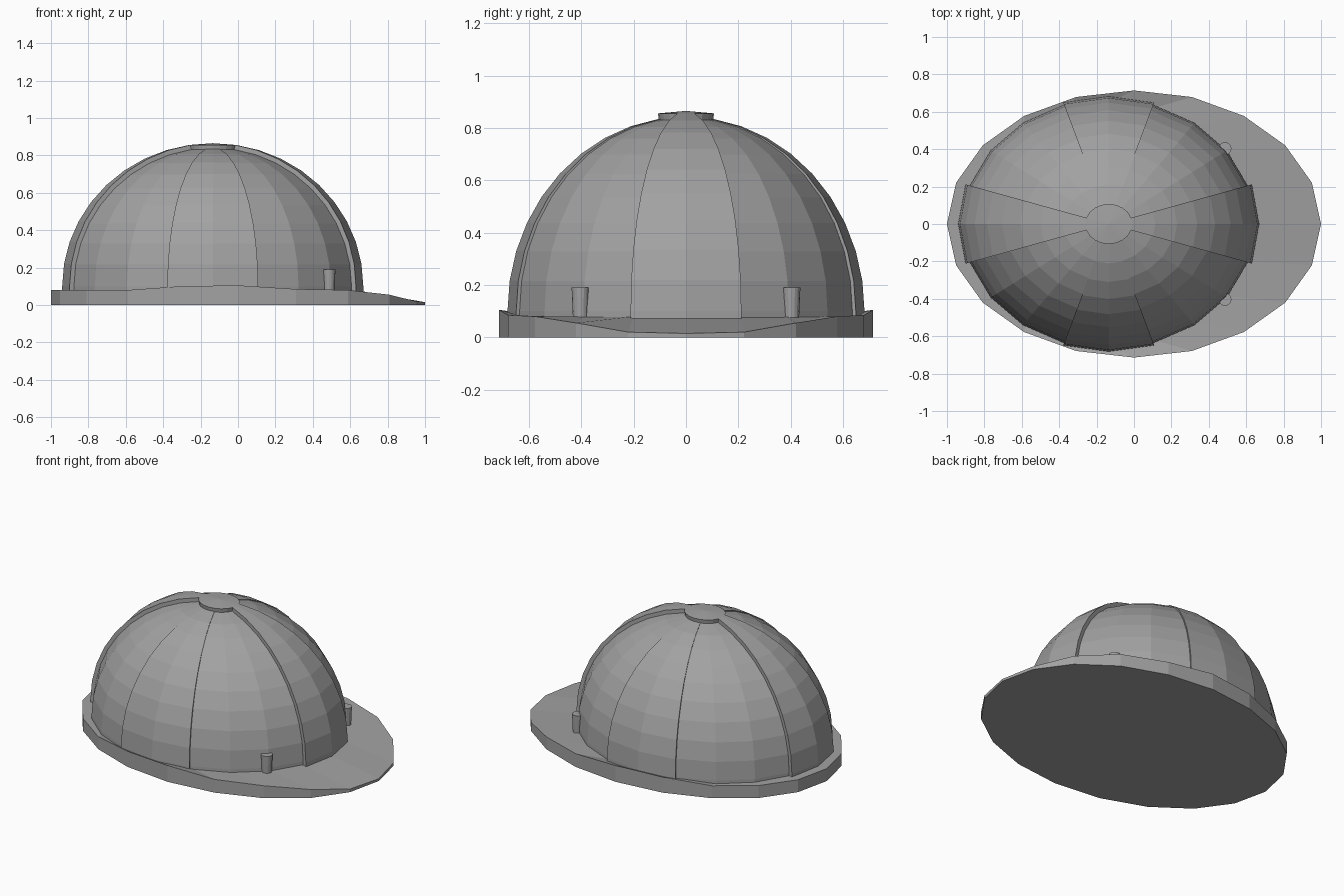
import bpy, bmesh
from math import sin, cos, pi, radians

cube = bpy.data.objects.get("Cube")
if cube:
    bpy.data.objects.remove(cube)

grey = bpy.data.materials.new("Shell grey")
grey.use_nodes = True
colour = (0.36, 0.36, 0.36, 1)
grey.diffuse_color = colour
grey.node_tree.nodes["Principled BSDF"].inputs["Base Color"].default_value = colour

SEGMENTS, RINGS = 20, 10
CX, CZ = -0.135, 0.10      # dome centre


def finish(bm, name):
    bmesh.ops.recalc_face_normals(bm, faces=bm.faces)
    mesh = bpy.data.meshes.new(name)
    bm.to_mesh(mesh)
    bm.free()
    mesh.materials.append(grey)
    obj = bpy.data.objects.new(name, mesh)
    bpy.context.collection.objects.link(obj)
    return obj


def dome_patch(name, radii, keep, inner=None):
    """Faceted half ellipsoid made of the cells that pass keep(segment, ring)."""
    rx, ry, rz = radii
    bm = bmesh.new()
    rows = []
    for ring in range(RINGS):
        up = radians(90 * ring / RINGS)
        rows.append([bm.verts.new((CX + rx * cos(up) * cos(2 * pi * s / SEGMENTS),
                                   ry * cos(up) * sin(2 * pi * s / SEGMENTS),
                                   CZ + rz * sin(up))) for s in range(SEGMENTS)])
    # straight skirt that sinks into the brim
    rows.insert(0, [bm.verts.new((v.co.x, v.co.y, 0.04)) for v in rows[0]])
    crown = bm.verts.new((CX, 0, CZ + rz))
    for s in range(SEGMENTS):
        n = (s + 1) % SEGMENTS
        for ring in range(RINGS):
            if keep(s, ring):
                bm.faces.new((rows[ring][s], rows[ring][n], rows[ring + 1][n], rows[ring + 1][s]))
        if keep(s, RINGS):
            bm.faces.new((rows[-1][s], rows[-1][n], crown))
    bmesh.ops.delete(bm, geom=[v for v in bm.verts if not v.link_faces], context='VERTS')
    # thicken raised panels towards the dome centre
    if inner:
        geom = bmesh.ops.extrude_face_region(bm, geom=bm.faces[:], use_keep_orig=True)["geom"]
        for v in geom:
            if isinstance(v, bmesh.types.BMVert):
                v.co.x = CX + (v.co.x - CX) * inner
                v.co.y *= inner
                v.co.z = CZ + (v.co.z - CZ) * inner
    return finish(bm, name)


# Main dome, raised front-to-back band with crown cap, and shallow side panels
dome_patch("dome_shell", (0.78, 0.668, 0.74), lambda s, r: True)
dome_patch("centre_band_and_cap", (0.805, 0.685, 0.765),
           lambda s, r: s in (0, 9, 10, 19) or r == RINGS, 0.94)
dome_patch("side_panels", (0.786, 0.682, 0.743),
           lambda s, r: s in (4, 5, 14, 15) and r < RINGS, 0.96)

# Brim: oval plate whose rim thins towards the peak
rim_heights = [0.015, 0.02, 0.055, 0.08, 0.085, 0.105, 0.10, 0.08, 0.08, 0.08, 0.08]
bm = bmesh.new()
bottom, rim, inside = [], [], []
for s in range(SEGMENTS):
    a = 2 * pi * s / SEGMENTS
    x, y = cos(a), 0.714 * sin(a)
    bottom.append(bm.verts.new((x, y, 0)))
    rim.append(bm.verts.new((x, y, rim_heights[min(s, SEGMENTS - s)])))
    inside.append(bm.verts.new((CX + 0.76 * cos(a), 0.65 * sin(a), 0.08)))
bm.faces.new(bottom[::-1])
bm.faces.new(inside)
for s in range(SEGMENTS):
    n = (s + 1) % SEGMENTS
    bm.faces.new((bottom[s], bottom[n], rim[n], rim[s]))
    bm.faces.new((rim[s], rim[n], inside[n], inside[s]))
finish(bm, "brim")

# Tapered pegs on both sides of the peak
for side, name in ((1, "left_peg"), (-1, "right_peg")):
    bm = bmesh.new()
    bmesh.ops.create_cone(bm, cap_ends=True, segments=16, radius1=0.026, radius2=0.034, depth=0.188)
    bmesh.ops.translate(bm, verts=bm.verts, vec=(0.487, 0.403 * side, 0.096))
    finish(bm, name)
